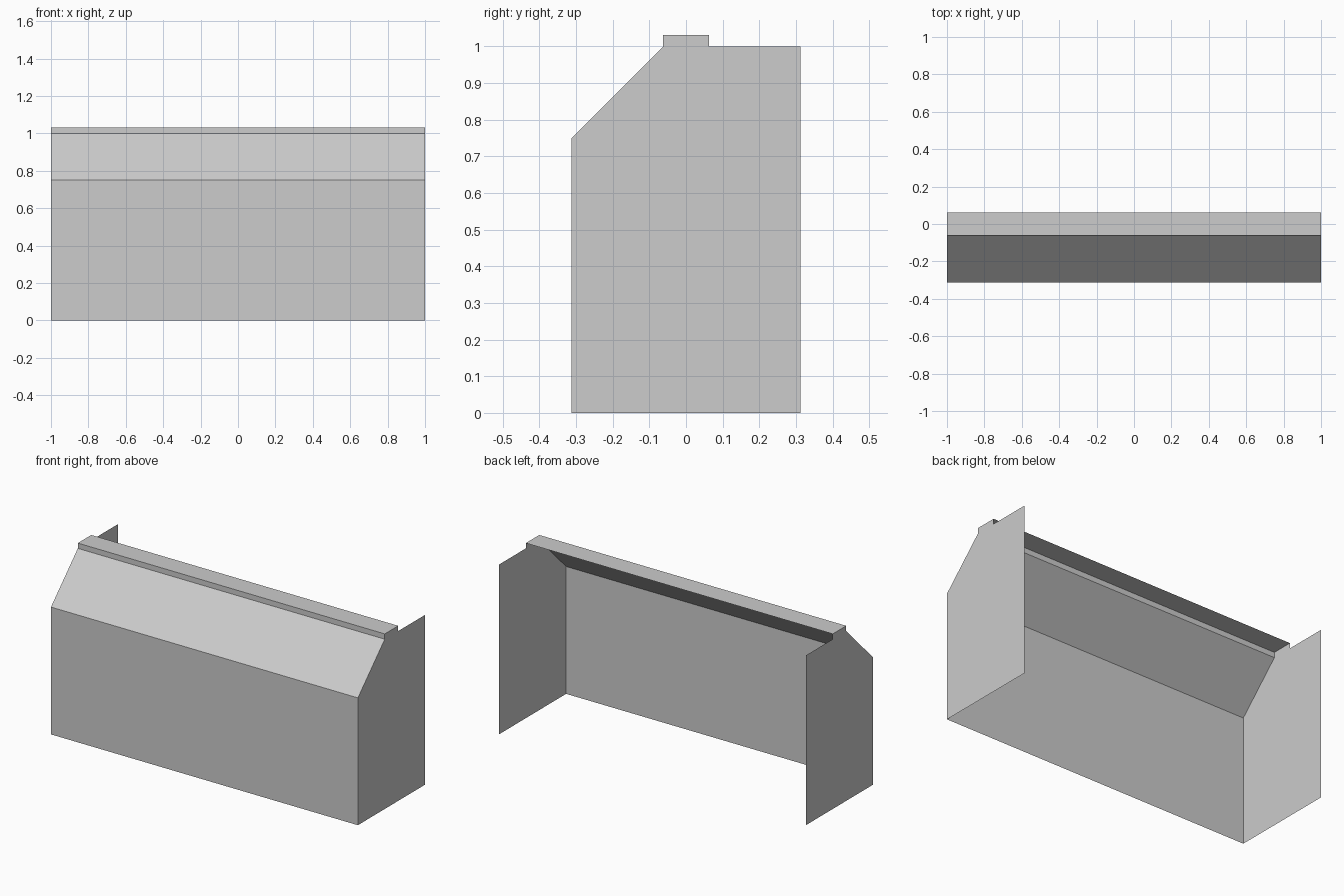
import bpy
import bmesh

cube = bpy.data.objects.get("Cube")
if cube:
    bpy.data.objects.remove(cube, do_unlink=True)

# One plain grey for the whole shell
grey = bpy.data.materials.new("light_grey")
grey.use_nodes = True
colour = (0.604, 0.604, 0.604, 1)
grey.diffuse_color = colour
grey.node_tree.nodes["Principled BSDF"].inputs["Base Color"].default_value = colour

HALF = 1.0      # half length along x
DEPTH = 0.3125  # half depth along y
RIDGE = 0.0625  # half width of the raised ridge
TOP = 1.03125   # height of the ridge

# Side outline in (y, z): front foot, shoulder, slope top, ridge front, ridge back
front_profile = [(-DEPTH, 0), (-DEPTH, 0.75), (-RIDGE, 1), (-RIDGE, TOP), (RIDGE, TOP)]
end_profile = front_profile + [(RIDGE, 1), (DEPTH, 1), (DEPTH, 0)]


def make_object(name, faces):
    """Make a thin sheet object from a list of polygons."""
    bm = bmesh.new()
    for points in faces:
        bm.faces.new([bm.verts.new(p) for p in points])
    bmesh.ops.remove_doubles(bm, verts=bm.verts, dist=0.0001)
    mesh = bpy.data.meshes.new(name)
    bm.to_mesh(mesh)
    bm.free()
    mesh.materials.append(grey)
    obj = bpy.data.objects.new(name, mesh)
    bpy.context.collection.objects.link(obj)


# Front wall, sloped shoulder, ridge lip and ridge top; open at back and bottom
make_object("front_shell", [
    [(-HALF, *a), (HALF, *a), (HALF, *b), (-HALF, *b)]
    for a, b in zip(front_profile, front_profile[1:])
])

# End panels, facing outwards
make_object("left_end_panel", [[(HALF, y, z) for y, z in reversed(end_profile)]])
make_object("right_end_panel", [[(-HALF, y, z) for y, z in end_profile]])
